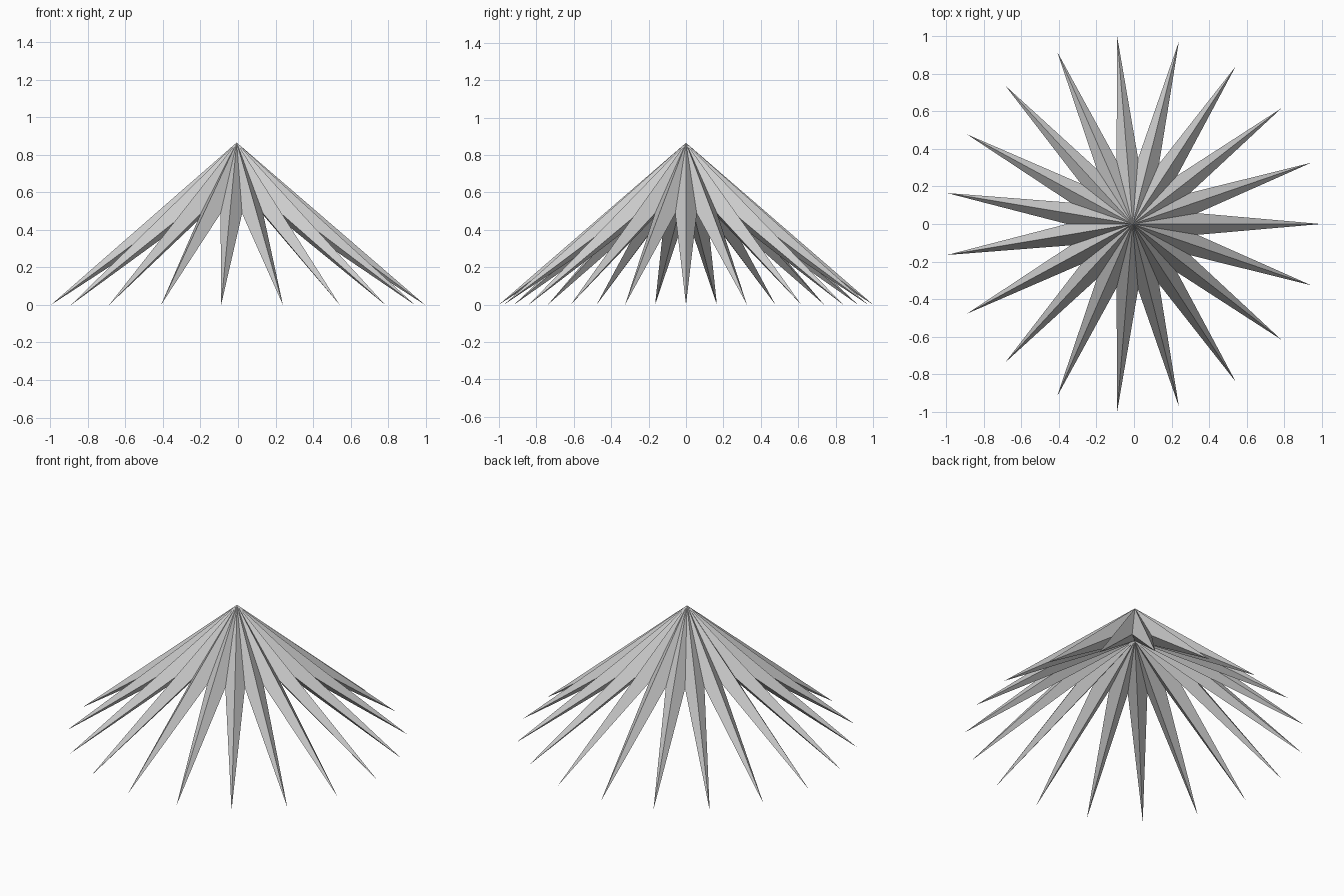
import bpy, bmesh
from math import cos, sin, tau

old = bpy.data.objects.get("Cube")
if old:
    bpy.data.objects.remove(old, do_unlink=True)

SPIKES = 19
TIP_RADIUS = 1.0034
NOTCH_RADIUS, NOTCH_HEIGHT = 0.35, 0.487
TOP_HEIGHT, UNDER_HEIGHT = 0.865, 0.645
CENTRE_X = -0.007

# Plain grey material
grey = bpy.data.materials.new("grey")
grey.use_nodes = True
colour = (0.6, 0.6, 0.6, 1)
grey.diffuse_color = colour
grey.node_tree.nodes["Principled BSDF"].inputs["Base Color"].default_value = colour


def ring(bm, radius, height, shift):
    """One vertex per spike around the centre, turned by part of a step."""
    angles = [tau * (i + shift) / SPIKES for i in range(SPIKES)]
    return [bm.verts.new((CENTRE_X + radius * cos(a), radius * sin(a), height)) for a in angles]


# Solid star: tips and notches joined to an upper and a lower apex
bm = bmesh.new()
tips = ring(bm, TIP_RADIUS, 0, 0)
notches = ring(bm, NOTCH_RADIUS, NOTCH_HEIGHT, 0.5)
top = bm.verts.new((CENTRE_X, 0, TOP_HEIGHT))
under = bm.verts.new((CENTRE_X, 0, UNDER_HEIGHT))
for i in range(SPIKES):
    for a, b in ((notches[i - 1], tips[i]), (tips[i], notches[i])):
        bm.faces.new((top, a, b))
        bm.faces.new((under, b, a))
bmesh.ops.recalc_face_normals(bm, faces=bm.faces)

mesh = bpy.data.meshes.new("spiked_star")
bm.to_mesh(mesh)
bm.free()
mesh.materials.append(grey)
star = bpy.data.objects.new("spiked_star", mesh)
bpy.context.collection.objects.link(star)
